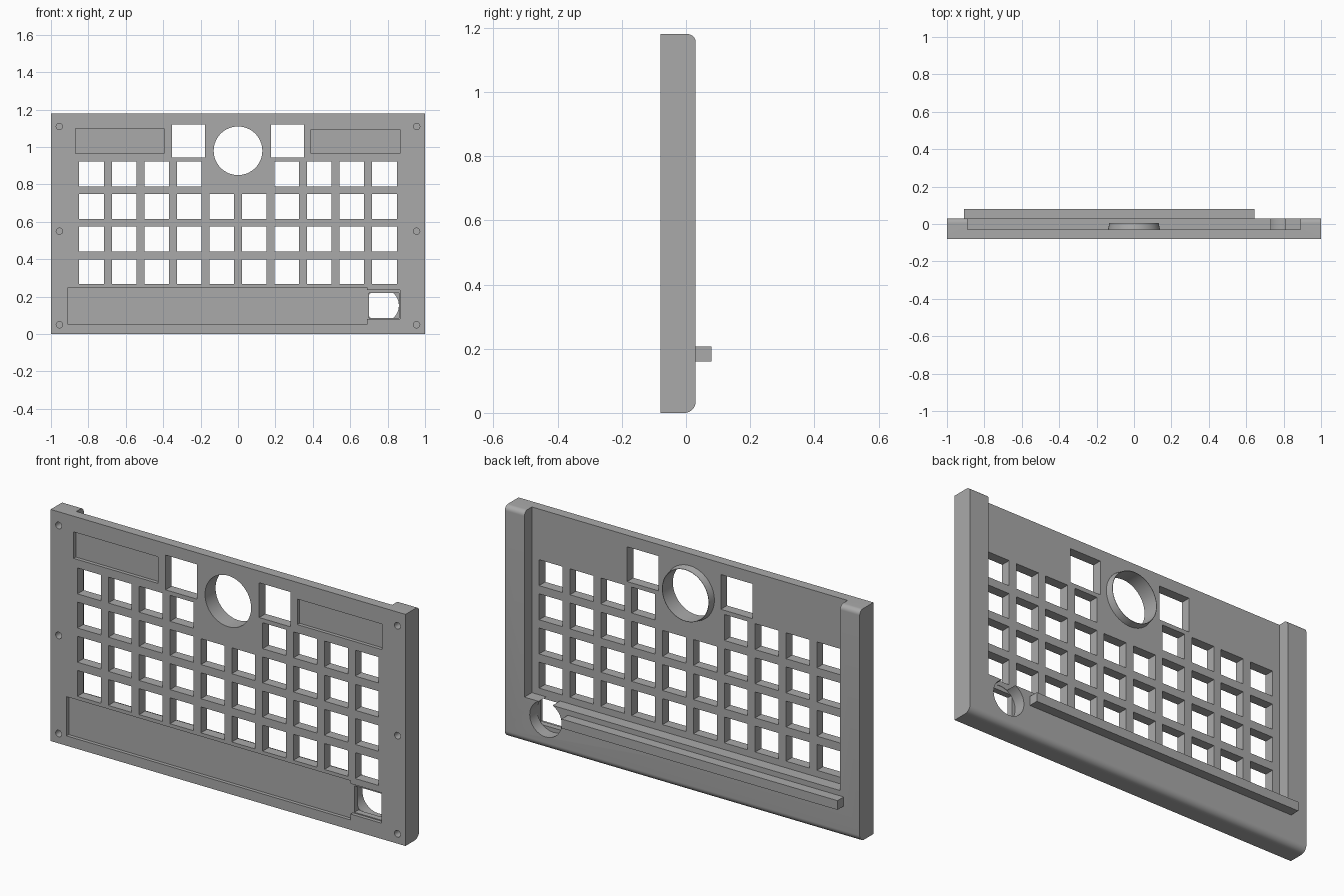
import bpy, bmesh
from math import sin, cos, pi, radians
from mathutils import Matrix

cube = bpy.data.objects.get("Cube")
if cube:
    bpy.data.objects.remove(cube, do_unlink=True)

grey = bpy.data.materials.new("mid grey")
grey.use_nodes = True
grey.diffuse_color = (0.4, 0.4, 0.4, 1)
grey.node_tree.nodes["Principled BSDF"].inputs["Base Color"].default_value = (0.4, 0.4, 0.4, 1)

FRONT, BACK, TOP = -0.08, 0.03, 1.18
FLOOR = -0.03      # back face of the thin plate
LEDGE = 0.234      # top of the thick lower block
WALL = 0.89        # inner face of the side walls


def add_object(name, bm):
    bmesh.ops.recalc_face_normals(bm, faces=bm.faces)
    mesh = bpy.data.meshes.new(name)
    bm.to_mesh(mesh)
    bm.free()
    mesh.materials.append(grey)
    obj = bpy.data.objects.new(name, mesh)
    bpy.context.collection.objects.link(obj)
    return obj


def add_prism(bm, points, lo, hi, axis="y"):
    place = (lambda a, b, t: (a, t, b)) if axis == "y" else (lambda a, b, t: (t, a, b))
    near = [bm.verts.new(place(a, b, lo)) for a, b in points]
    far = [bm.verts.new(place(a, b, hi)) for a, b in points]
    bm.faces.new(near)
    bm.faces.new(far[::-1])
    for i in range(len(points)):
        j = (i + 1) % len(points)
        bm.faces.new((near[i], near[j], far[j], far[i]))


def rect(x0, x1, z0, z1):
    return [(x0, z0), (x1, z0), (x1, z1), (x0, z1)]


def square(x, z, size):
    h = size / 2
    return rect(x - h, x + h, z - h, z + h)


def arc(x, z, r, start, end, steps):
    return [(x + r * cos(start + (end - start) * i / steps),
             z + r * sin(start + (end - start) * i / steps)) for i in range(steps + 1)]


def circle(x, z, r, n):
    return arc(x, z, r, 0, 2 * pi, n)[:-1]


def prisms(name, outlines, lo, hi, axis="y"):
    bm = bmesh.new()
    for points in outlines:
        add_prism(bm, points, lo, hi, axis)
    return add_object(name, bm)


def combine(target, tool, operation="DIFFERENCE"):
    mod = target.modifiers.new("combine", "BOOLEAN")
    mod.operation, mod.solver, mod.object = operation, "EXACT", tool
    tool.hide_render = True
    graph = bpy.context.evaluated_depsgraph_get()
    mesh = bpy.data.meshes.new_from_object(target.evaluated_get(graph))
    target.modifiers.clear()
    target.data = mesh
    bpy.data.objects.remove(tool, do_unlink=True)


# Case: side profile with rounded back edges, extruded across the width
r_low, r_top = 0.035, 0.025
profile = [(FRONT, TOP), (FRONT, 0)]
profile += arc(BACK - r_low, r_low, r_low, -pi / 2, 0, 10)
profile += arc(BACK - r_top, TOP - r_top, r_top, 0, pi / 2, 10)
case = prisms("case_panel", [profile], -1, 1, "x")

# Back hollow, open at the top
combine(case, prisms("hollow", [rect(-WALL, WALL, LEDGE, 1.4)], FLOOR, 0.2))

# Tapered collar behind the round opening
bm = bmesh.new()
bmesh.ops.create_cone(bm, cap_ends=True, segments=64, radius1=0.132, radius2=0.14, depth=0.04,
                      matrix=Matrix.Translation((0, -0.015, 0.98)) @ Matrix.Rotation(pi / 2, 4, "X"))
combine(case, add_object("collar", bm), "UNION")

# Through openings: keys, two larger squares and the round one
openings = [circle(0, 0.98, 0.13, 64)]
for side in (-1, 1):
    openings.append(square(side * 0.264, 1.032, 0.177))
    for row in range(4):
        for col in range(5):
            if row < 3 or col > 0:
                openings.append(square(side * (0.087 + 0.174 * col), 0.334 + 0.174 * row, 0.132))
combine(case, prisms("openings", openings, -0.2, 0.2))

# Shallow front recesses: two labels and the long strip with its tab
strip = [(-0.91, 0.05), (0.69, 0.05), (0.69, 0.08), (0.865, 0.08),
         (0.865, 0.235), (0.69, 0.235), (0.69, 0.25), (-0.91, 0.25)]
labels = [rect(-0.87, -0.395, 0.965, 1.1), rect(0.39, 0.867, 0.965, 1.095)]
combine(case, prisms("recesses", [strip] + labels, -0.2, FRONT + 0.018))

# Corner window from the front meeting a round bore from the back
combine(case, prisms("bore", [circle(0.77, 0.153, 0.09, 48)], FLOOR - 0.002, 0.2))
combine(case, prisms("window", [rect(0.7, 0.86, 0.085, 0.22)], -0.2, FLOOR - 0.001))

# Blind screw holes
screws = [circle(s * 0.955, z, 0.017, 24) for s in (-1, 1) for z in (0.05, 0.55, 1.11)]
combine(case, prisms("screw_holes", screws, -0.2, 0.0))

# Rail on the back
rail = prisms("back_rail", [rect(-0.91, 0.645, 0.16, 0.207)], BACK - 0.01, 0.08)

bpy.ops.object.select_all(action="DESELECT")
for obj in (case, rail):
    obj.select_set(True)
bpy.context.view_layer.objects.active = case
bpy.ops.object.shade_smooth_by_angle(angle=radians(30))
